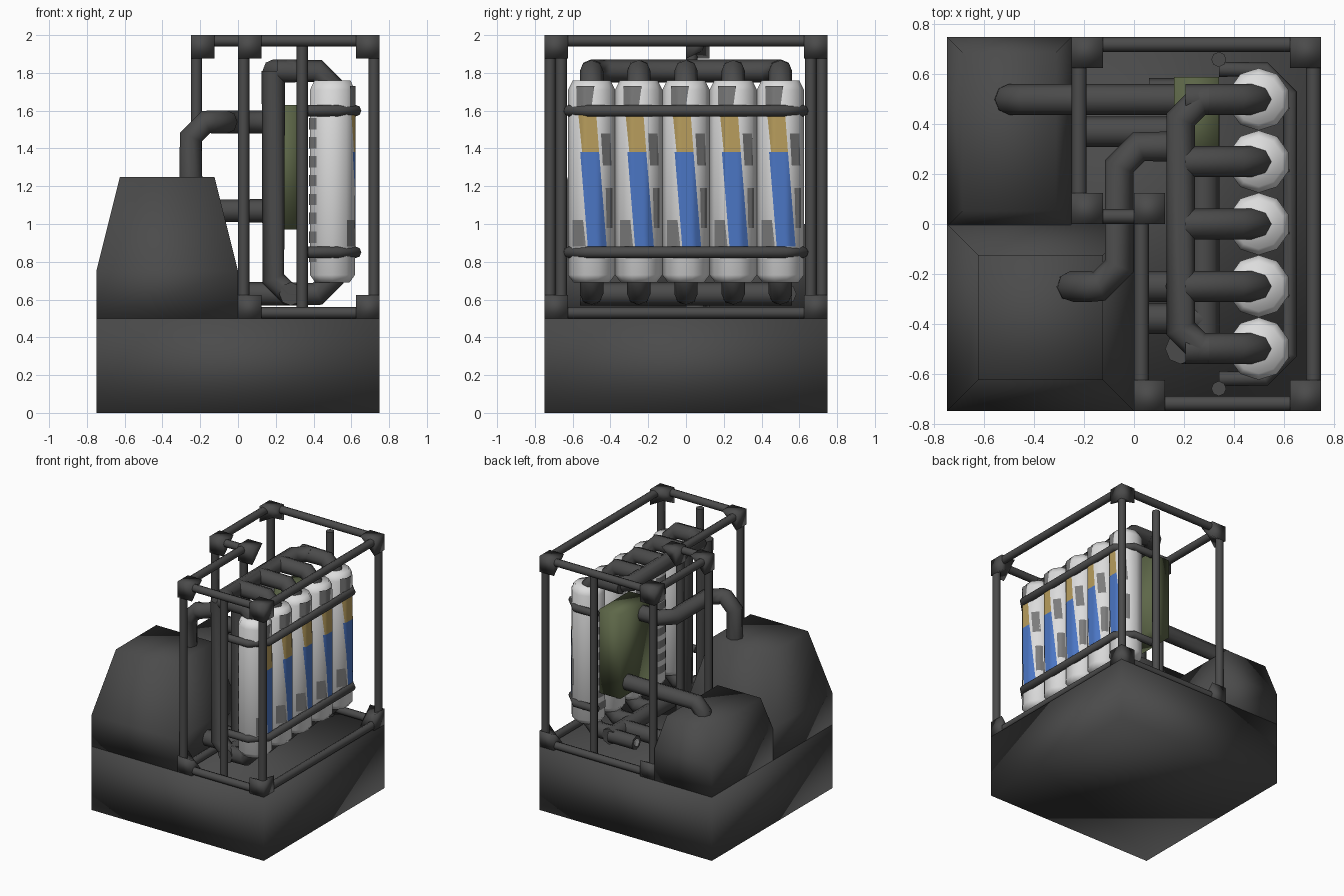
import bpy
import bmesh
from math import sin, cos, pi, radians
from mathutils import Vector

if "Cube" in bpy.data.objects:
    bpy.data.objects.remove(bpy.data.objects["Cube"], do_unlink=True)


def material(name, r, g, b):
    m = bpy.data.materials.new(name)
    m.use_nodes = True
    m.diffuse_color = (r, g, b, 1)
    bsdf = next(n for n in m.node_tree.nodes if n.type == 'BSDF_PRINCIPLED')
    bsdf.inputs["Base Color"].default_value = (r, g, b, 1)
    bsdf.inputs["Roughness"].default_value = 0.8
    return m


DARK = material("dark grey metal", 0.07, 0.07, 0.07)
WHITE = material("white paint", 0.72, 0.72, 0.72)
GREY = material("worn grey", 0.2, 0.2, 0.2)
BLUE = material("blue stripe", 0.07, 0.18, 0.55)
GOLD = material("gold stripe", 0.48, 0.34, 0.11)
OLIVE = material("olive green", 0.11, 0.135, 0.065)


def add_mesh(name, mesh, mat, smooth=True):
    mesh.materials.clear()
    mesh.materials.append(mat)
    for p in mesh.polygons:
        p.use_smooth = smooth
        p.material_index = 0
    ob = bpy.data.objects.new(name, mesh)
    bpy.context.collection.objects.link(ob)
    return ob


def from_bmesh(name, bm, mat, smooth=True):
    bmesh.ops.recalc_face_normals(bm, faces=bm.faces)
    mesh = bpy.data.meshes.new(name)
    bm.to_mesh(mesh)
    bm.free()
    return add_mesh(name, mesh, mat, smooth)


def loft(name, rings, mat):
    """Closed solid through a stack of equal-sized point rings."""
    bm = bmesh.new()
    loops = [[bm.verts.new(p) for p in ring] for ring in rings]
    n = len(loops[0])
    for a, b in zip(loops, loops[1:]):
        for i in range(n):
            j = (i + 1) % n
            bm.faces.new((a[i], a[j], b[j], b[i]))
    bm.faces.new(loops[0][::-1])
    bm.faces.new(loops[-1])
    return from_bmesh(name, bm, mat)


def rect(x0, x1, y0, y1, z, inset=0.0):
    x0, x1, y0, y1 = x0 + inset, x1 - inset, y0 + inset, y1 - inset
    return [(x0, y0, z), (x1, y0, z), (x1, y1, z), (x0, y1, z)]


def tube(name, points, radius, bend=0.0, mat=DARK):
    """Eight-sided pipe along a path whose inner corners are cut."""
    pts = [Vector(p) for p in points]
    path = [pts[0]]
    for a, b, c in zip(pts, pts[1:], pts[2:]):
        path += [b + (a - b).normalized() * bend, b + (c - b).normalized() * bend]
    path.append(pts[-1])
    cu = bpy.data.curves.new(name, 'CURVE')
    cu.dimensions = '3D'
    cu.bevel_depth = radius
    cu.bevel_resolution = 2
    cu.use_fill_caps = True
    sp = cu.splines.new('POLY')
    sp.points.add(len(path) - 1)
    for q, p in zip(sp.points, path):
        q.co = (*p, 1)
    tmp = bpy.data.objects.new(name + "_path", cu)
    bpy.context.collection.objects.link(tmp)
    bpy.context.view_layer.update()
    deps = bpy.context.evaluated_depsgraph_get()
    mesh = bpy.data.meshes.new_from_object(tmp.evaluated_get(deps))
    bpy.data.objects.remove(tmp, do_unlink=True)
    return add_mesh(name, mesh, mat)


# Base and the two tapered housings
E = 0.75
loft("base", [rect(-E, E, -E, E, 0), rect(-E, E, -E, E, 0.5)], DARK)
front = (-E, 0, -E, 0)
loft("front_housing", [rect(*front, 0.5), rect(*front, E), rect(*front, 1.25, 0.125)], DARK)
back = (-E, -0.25, -0.01, E)
loft("back_housing", [rect(*back, 0.5), rect(*back, E), rect(*back, 1.0, 0.0625)], DARK)

# Cage: L-shaped plan, each corner given with the directions it grows in
R = 0.03
corners = [(-0.25, E, 1, -1), (E, E, -1, -1), (E, -E, -1, 1),
           (0, -E, 1, 1), (0, 0, 1, 1), (-0.25, 0, 1, 1)]
plan = [(x + sx * R, y + sy * R) for x, y, sx, sy in corners]
for i, (x, y) in enumerate(plan):
    nx, ny = plan[(i + 1) % len(plan)]
    tube("cage_post", [(x, y, 0.5), (x, y, 1.99)], R)
    for z in (0.53, 1.97):
        tube("cage_rail", [(x, y, z), (nx, ny, z)], R)
for x, y, sx, sy in corners:
    for z, sz in ((0.5, 1), (2, -1)):
        bm = bmesh.new()
        bmesh.ops.create_cube(bm, size=1)
        for v in bm.verts:
            u = [c + 0.5 for c in v.co]
            size = 0.085 if sum(u) > 2.5 else 0.125
            v.co = (x + sx * size * u[0], y + sy * size * u[1], z + sz * size * u[2])
        from_bmesh("corner_bracket", bm, DARK)

# Rack posts and the two bands that hold the bottles
for y in (-0.66, 0.66):
    tube("rack_post", [(0.34, y, 0.5), (0.34, y, 1.95)], R)
for z in (0.85, 1.6):
    tube("bottle_band", [(0.34, -0.62, z), (0.625, -0.62, z),
                         (0.625, 0.62, z), (0.34, 0.62, z)], R, 0.1)

# Bottles
SIDES, BR, BX = 10, 0.125, 0.5
STEP = 2 * pi / SIDES


def bottle_ring(y, r, z):
    return [(BX + r * cos((k + 0.5) * STEP), y + r * sin((k + 0.5) * STEP), z)
            for k in range(SIDES)]


def surface(dy):
    """Distance of the faceted bottle wall from its axis at a sideways offset."""
    apothem = BR * cos(STEP / 2)
    return min((apothem - dy * sin(t * STEP)) / cos(t * STEP) for t in range(-2, 3))


def patch(name, y, mat, z0, z1, low, high, side=1, lift=0.004):
    """Thin painted plate following the bottle; low and high are offset spans."""
    bm = bmesh.new()
    rows, cols = 6, 8
    grid = []
    for r in range(rows + 1):
        f = r / rows
        a = low[0] + (high[0] - low[0]) * f
        b = low[1] + (high[1] - low[1]) * f
        row = []
        for c in range(cols + 1):
            dy = a + (b - a) * c / cols
            row.append(bm.verts.new((BX + side * (surface(dy) + lift), y + dy,
                                     z0 + (z1 - z0) * f)))
        grid.append(row)
    for r in range(rows):
        for c in range(cols):
            quad = [grid[r][c], grid[r][c + 1], grid[r + 1][c + 1], grid[r + 1][c]]
            bm.faces.new(quad if side > 0 else quad[::-1])
    mesh = bpy.data.meshes.new(name)
    bm.to_mesh(mesh)
    bm.free()
    return add_mesh(name, mesh, mat)


rows_y = [-0.5, -0.25, 0, 0.25, 0.5]
for y in rows_y:
    loft("bottle", [bottle_ring(y, r, z) for r, z in
                    ((0.095, 0.69), (BR, 0.73), (BR, 1.71), (0.1, 1.76))], WHITE)
    patch("blue_stripe", y, BLUE, 0.88, 1.38, (-0.02, 0.08), (-0.06, 0.04))
    patch("gold_stripe", y, GOLD, 1.38, 1.58, (-0.05, 0.04), (-0.07, 0.025))
    patch("worn_top", y, GREY, 1.62, 1.73, (-0.08, 0.0), (-0.08, 0.015))
    patch("worn_upper", y, GREY, 1.31, 1.48, (0.06, 0.105), (0.05, 0.1), lift=0.003)
    patch("worn_middle", y, GREY, 0.98, 1.19, (0.08, 0.11), (0.075, 0.11), lift=0.003)
    patch("worn_lower", y, GREY, 0.88, 1.02, (-0.1, -0.03), (-0.1, -0.045), lift=0.003)
    for k in range(8):
        z = 0.8 + 0.1 * k
        patch("worn_back", y, GREY, z, z + 0.06, (-0.09, 0.06), (-0.09, 0.06), -1)

# Pipes joining the bottles to the upper and lower manifolds
P, BEND, TOP, LOW, MX = 0.062, 0.08, 1.81, 0.63, 0.187
for y in rows_y:
    tube("bottle_top_pipe", [(MX + 0.02, y, TOP), (BX, y, TOP), (BX, y, 1.7)], P, BEND)
    tube("bottle_bottom_pipe", [(0.28, y, LOW), (BX, y, LOW), (BX, y, 0.75)], P, BEND)
tube("upper_manifold", [(0.3, -0.5, TOP), (MX, -0.5, TOP),
                        (MX, 0.5, TOP), (0.3, 0.5, TOP)], P, BEND)
tube("lower_manifold", [(0.28, -0.56, LOW), (0.28, 0.56, LOW)], P)
for y in (-0.5, -0.25):
    tube("down_pipe", [(MX, y, TOP), (MX, y, LOW), (0.3, y, LOW)], P, BEND)

# Pipes running to the housings
tube("front_feed_pipe", [(MX, 0.31, 1.54), (-0.06, 0.31, 1.54), (-0.06, -0.25, 1.54),
                         (-0.25, -0.25, 1.54), (-0.25, -0.25, 1.2)], P, BEND)
tube("back_feed_pipe", [(0.2, 0.5, 1.07), (-0.5, 0.5, 1.07), (-0.5, 0.5, 0.95)], P, 0.06)
tube("low_cross_pipe", [(-0.27, 0.37, LOW), (0.28, 0.37, LOW)], P)
for y in (-0.25, -0.38):
    tube("low_side_pipe", [(-0.05, y, LOW), (0.28, y, LOW)], P)
tube("open_pipe", [(0.06, 0.53, LOW), (0.28, 0.53, LOW)], 0.055)
tube("open_pipe_end", [(0.054, 0.53, LOW), (0.062, 0.53, LOW)], 0.03, mat=WHITE)

# Olive control box behind the bottles
loft("control_box", [rect(0.16, 0.34, 0.22, 0.59, z) for z in (0.97, 1.63)], OLIVE)
